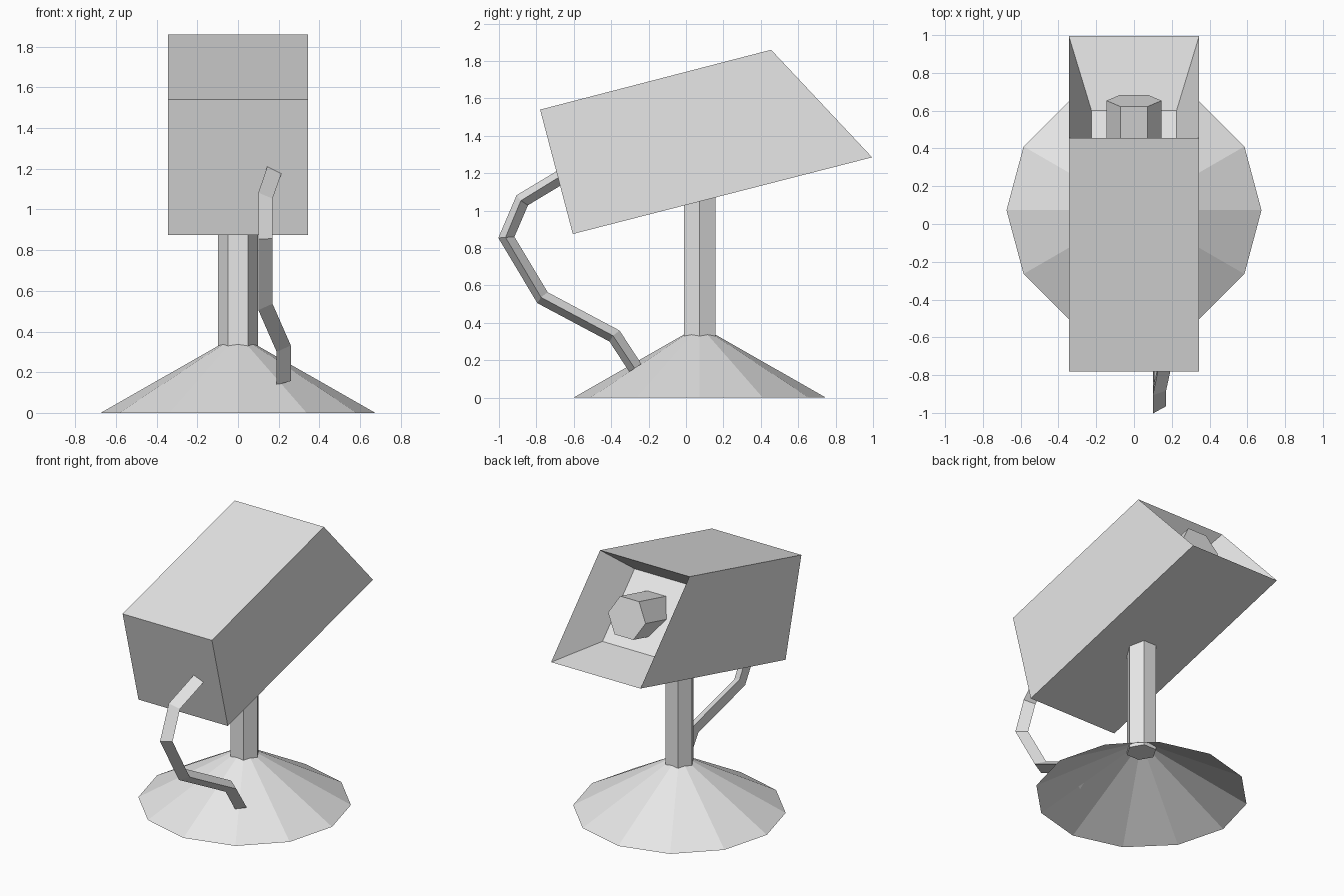
import bpy
import bmesh
import math
from mathutils import Vector

if "Cube" in bpy.data.objects:
    bpy.data.objects.remove(bpy.data.objects["Cube"], do_unlink=True)

grey = bpy.data.materials.new("plain_grey")
grey.use_nodes = True
grey.diffuse_color = (0.8, 0.8, 0.8, 1)
grey.node_tree.nodes["Principled BSDF"].inputs["Base Color"].default_value = (0.8, 0.8, 0.8, 1)

X = Vector((1, 0, 0))
Z = Vector((0, 0, 1))
STAND_Y = 0.073


def loft(name, rings, cap_start=True, cap_end=True):
    """Skin a row of equal rings of points into a flat-shaded object."""
    bm = bmesh.new()
    rows = [[bm.verts.new(p) for p in ring] for ring in rings]
    for a, b in zip(rows, rows[1:]):
        for i in range(len(a)):
            j = (i + 1) % len(a)
            bm.faces.new((a[i], a[j], b[j], b[i]))
    if cap_start:
        bm.faces.new(rows[0])
    if cap_end:
        bm.faces.new(rows[-1])
    bmesh.ops.recalc_face_normals(bm, faces=bm.faces)
    mesh = bpy.data.meshes.new(name)
    bm.to_mesh(mesh)
    bm.free()
    mesh.materials.append(grey)
    obj = bpy.data.objects.new(name, mesh)
    bpy.context.collection.objects.link(obj)
    return obj


def polygon(centre, radius, sides, axis):
    """Regular polygon square to the axis, with one corner towards +x."""
    side = axis.cross(X).normalized()
    points = []
    for i in range(sides):
        a = math.tau * i / sides
        points.append(centre + X * radius * math.cos(a) + side * radius * math.sin(a))
    return points


def quad(half_width, low, high):
    """Four corners across x from a low and a high (y, z) point."""
    return [Vector((s * half_width, *p)) for s, p in
            ((-1, low), (1, low), (1, high), (-1, high))]


# Hollow conical foot, open underneath
loft("base", [polygon(Vector((0, STAND_Y, 0)), 0.675, 12, Z),
              polygon(Vector((0, STAND_Y, 0.375)), 0.018, 12, Z)], cap_start=False)

# Six-sided post
loft("post", [polygon(Vector((0, STAND_Y, z)), 0.098, 6, Z) for z in (0.31, 1.15)])

# Tilted housing: back panel, slanted opening, then the funnel and its inner wall
loft("housing", [quad(0.345, (-0.605, 0.875), (-0.78, 1.54)),
                 quad(0.345, (0.995, 1.285), (0.455, 1.86)),
                 quad(0.225, (0.6, 1.311), (0.246, 1.683))])

# Six-sided lens along the housing axis
aim = Vector((0, 0.969, 0.249))
lens_tip = Vector((0, 0.653, 1.555))
loft("lens", [polygon(lens_tip - aim * d, 0.145, 6, aim) for d in (0.36, 0)])

# Three-sided cable swept along a bent path with mitred corners
path = [Vector(p) for p in (
    (0.215, -0.272, 0.158), (0.215, -0.385, 0.33), (0.125, -0.77, 0.535),
    (0.125, -0.962, 0.857), (0.125, -0.878, 1.055), (0.168, -0.68, 1.175),
    (0.185, -0.6, 1.223))]
section = ((-0.025, 0.037), (0.045, 0.0025), (-0.02, -0.04))
rings = []
for i, p in enumerate(path):
    before = (p - path[i - 1]).normalized() if i else None
    after = (path[i + 1] - p).normalized() if i + 1 < len(path) else None
    before, after = before or after, after or before
    tangent = (before + after).normalized()
    out = X.cross(tangent).normalized() / tangent.dot(after)
    across = (X - tangent * X.dot(tangent)).normalized()
    rings.append([p + across * u + out * v for u, v in section])
loft("cable", rings)
